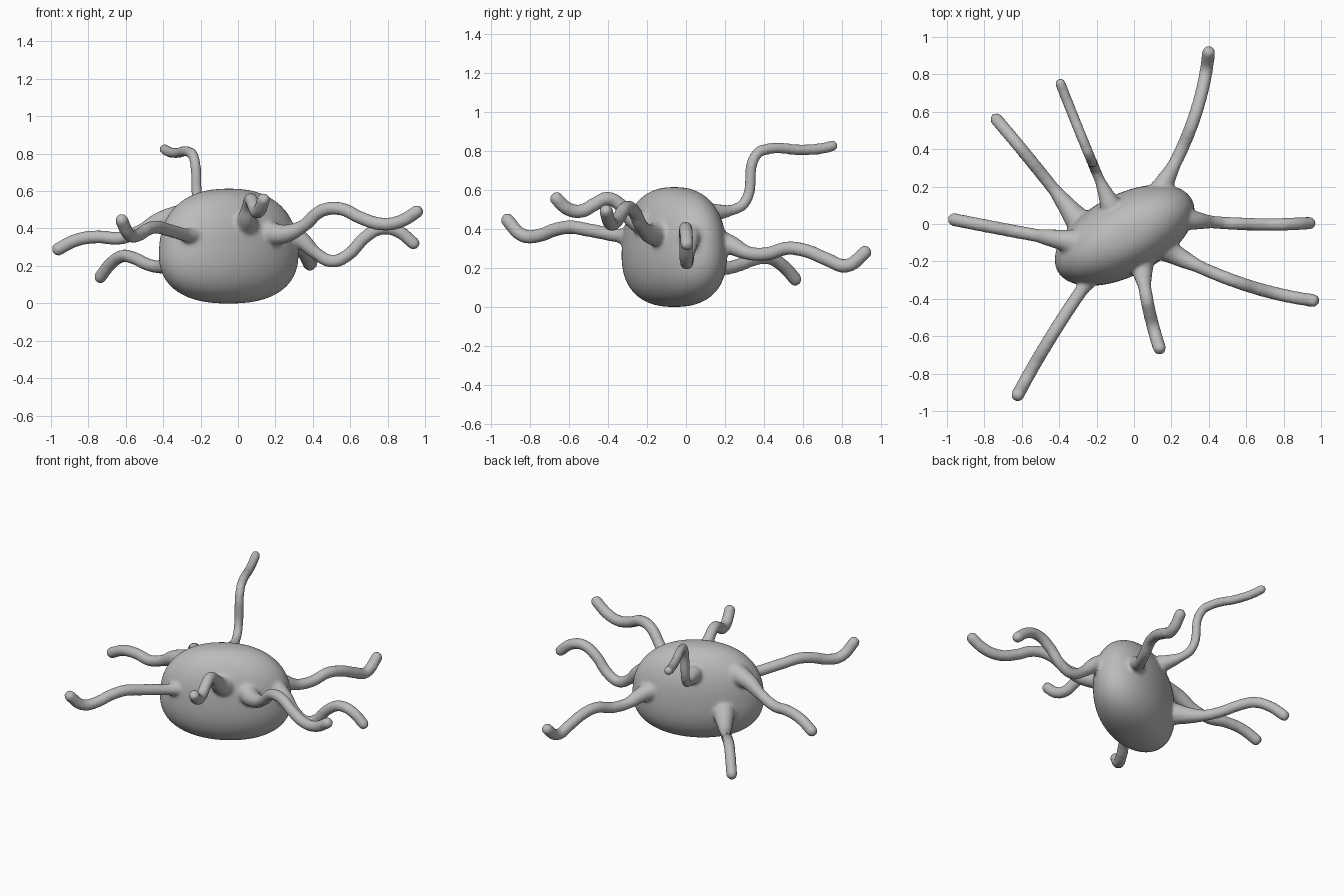
import bpy, bmesh, math
from mathutils import Matrix, Vector

cube = bpy.data.objects.get("Cube")
if cube:
    bpy.data.objects.remove(cube, do_unlink=True)

grey = bpy.data.materials.new("plain grey")
grey.use_nodes = True
grey.diffuse_color = (0.5, 0.5, 0.5, 1)
grey.node_tree.nodes["Principled BSDF"].inputs["Base Color"].default_value = (0.5, 0.5, 0.5, 1)


def make_body():
    """Rounded, slightly boxy egg, turned in plan."""
    bm = bmesh.new()
    bmesh.ops.create_icosphere(bm, subdivisions=5, radius=1)
    p = 2.4
    for v in bm.verts:
        x, y, z = v.co
        n = (math.hypot(x, y) ** p + abs(z) ** p) ** (1 / p)
        x, y, z = x / n, y / n, z / n
        taper = 1 - 0.07 * z
        v.co = (x * 0.405 * taper, y * 0.215 * taper, z * 0.307)
    turn = Matrix.Translation((-0.05, -0.06, 0.306)) @ Matrix.Rotation(math.radians(28), 4, 'Z')
    bmesh.ops.transform(bm, matrix=turn, verts=bm.verts)
    mesh = bpy.data.meshes.new("body")
    bm.to_mesh(mesh)
    bm.free()
    ob = bpy.data.objects.new("body", mesh)
    bpy.context.collection.objects.link(ob)
    return ob


def make_arm(name, r, root, mid, tip, heights):
    """Wavy tube: a gentle arc in plan, with heights at even steps from root to tip."""
    root, mid, tip = Vector(root), Vector(mid), Vector(tip)
    pts = []
    for i, z in enumerate(heights):
        t = i / (len(heights) - 1)
        plan = root * (1 - t) * (1 - 2 * t) + mid * 4 * t * (1 - t) + tip * t * (2 * t - 1)
        pts.append(Vector((plan.x, plan.y, z)))
    # Flared root, blunt rounded tip
    radii = [2.0, 1.45] + [1.0] * (len(pts) - 2) + [0.6]
    pts.append(pts[-1] + (pts[-1] - pts[-2]).normalized() * 0.022)
    cu = bpy.data.curves.new(name, 'CURVE')
    cu.dimensions = '3D'
    cu.bevel_depth = r + 0.002
    cu.bevel_resolution = 4
    cu.resolution_u = 8
    cu.use_fill_caps = True
    sp = cu.splines.new('BEZIER')
    sp.bezier_points.add(len(pts) - 1)
    for bp, co, s in zip(sp.bezier_points, pts, radii):
        bp.co, bp.radius = co, s
        bp.handle_left_type = bp.handle_right_type = 'AUTO'
    ob = bpy.data.objects.new(name, cu)
    bpy.context.collection.objects.link(ob)
    ob.select_set(True)
    bpy.context.view_layer.objects.active = ob


bpy.ops.object.select_all(action='DESELECT')
body = make_body()

# Eight wavy arms
make_arm("arm_right", 0.034, (-0.30, -0.10), (-0.635, -0.04), (-0.97, 0.025),
         (0.46, 0.44, 0.385, 0.348, 0.355, 0.34, 0.285))
make_arm("arm_right_front", 0.034, (-0.17, -0.20), (-0.41, -0.55), (-0.625, -0.92),
         (0.36, 0.36, 0.365, 0.38, 0.395, 0.408, 0.395, 0.365, 0.365, 0.45))
make_arm("arm_front", 0.034, (0.04, -0.20), (0.075, -0.435), (0.138, -0.67),
         (0.42, 0.45, 0.52, 0.555, 0.525, 0.49, 0.50, 0.56))
make_arm("arm_left_front", 0.034, (0.14, -0.12), (0.55, -0.31), (0.965, -0.41),
         (0.38, 0.37, 0.41, 0.495, 0.505, 0.458, 0.425, 0.435, 0.495))
make_arm("arm_left", 0.033, (0.24, 0.03), (0.59, 0.0), (0.945, 0.005),
         (0.38, 0.345, 0.27, 0.225, 0.26, 0.352, 0.40, 0.385, 0.315))
make_arm("arm_left_back", 0.034, (0.10, 0.12), (0.305, 0.52), (0.40, 0.925),
         (0.34, 0.32, 0.275, 0.272, 0.30, 0.285, 0.243, 0.21, 0.285))
make_arm("arm_back", 0.027, (-0.125, 0.10), (-0.265, 0.43), (-0.395, 0.755),
         (0.48, 0.485, 0.495, 0.53, 0.785, 0.81, 0.812, 0.805, 0.805, 0.81, 0.825))
make_arm("arm_right_back", 0.033, (-0.30, 0.02), (-0.52, 0.30), (-0.74, 0.565),
         (0.23, 0.205, 0.195, 0.21, 0.24, 0.253, 0.215, 0.135))

# Turn the arms into meshes and join everything
bpy.ops.object.convert(target='MESH')
body.select_set(True)
bpy.context.view_layer.objects.active = body
bpy.ops.object.join()
body.name = "body_with_arms"
body.data.materials.clear()
body.data.materials.append(grey)

# Fuse into one soft skin
fuse = body.modifiers.new("fuse", 'REMESH')
fuse.mode = 'VOXEL'
fuse.voxel_size = 0.011
soften = body.modifiers.new("soften", 'SMOOTH')
soften.factor = 0.5
soften.iterations = 7
for name in ("fuse", "soften"):
    bpy.ops.object.modifier_apply(modifier=name)
bpy.ops.object.shade_smooth()
